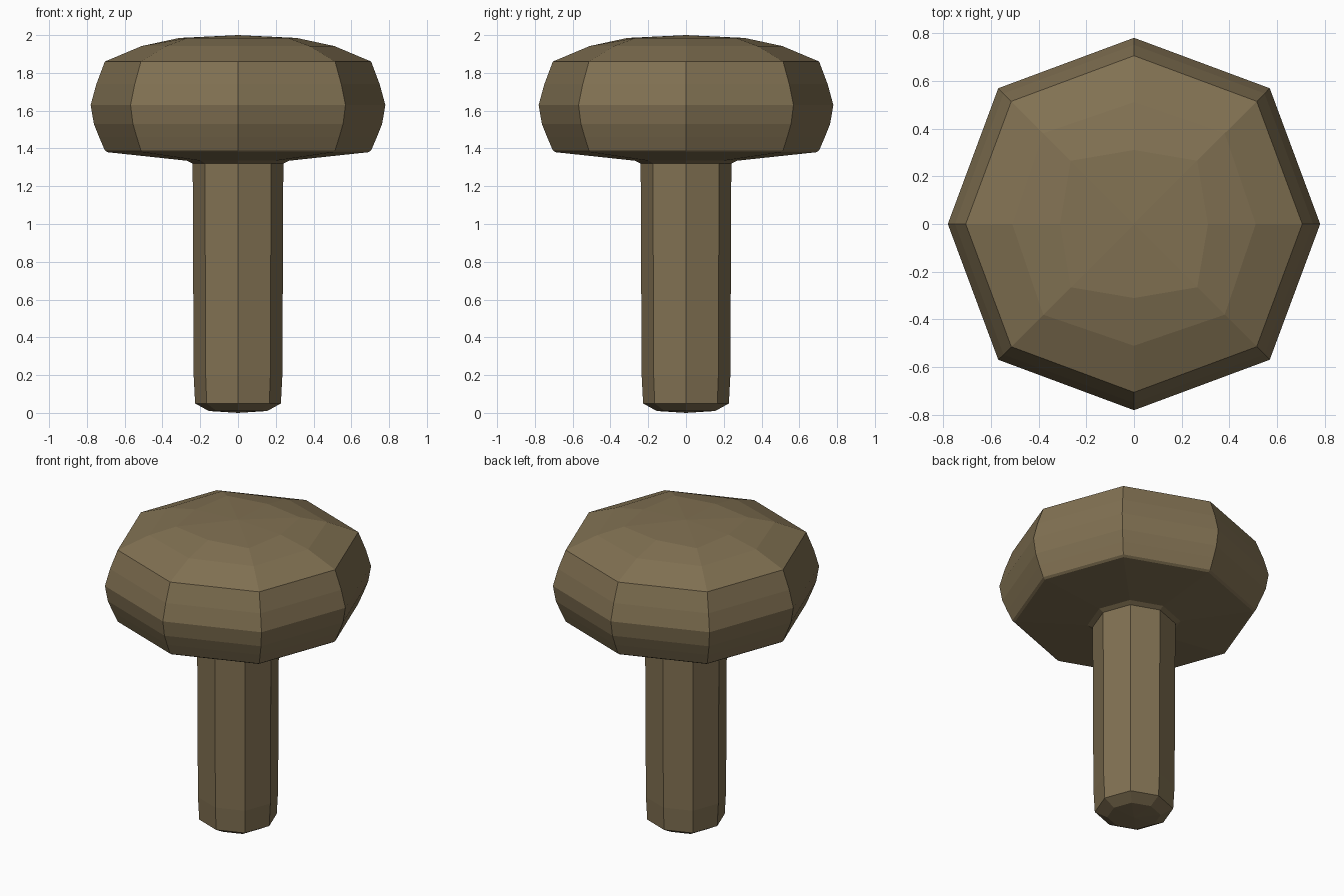
import bpy, bmesh

if "Cube" in bpy.data.objects:
    bpy.data.objects.remove(bpy.data.objects["Cube"])

mat = bpy.data.materials.new("brown")
mat.diffuse_color = (0.22, 0.165, 0.085, 1)
mat.use_nodes = True
mat.node_tree.nodes["Principled BSDF"].inputs["Base Color"].default_value = mat.diffuse_color


def octagon_lathe(name, rings, bottom, top):
    """Stack eight-sided rings (z, axis radius, diagonal offset) closed by end points."""
    bm = bmesh.new()
    loops = []
    for z, a, d in rings:
        pts = [(a, 0), (d, d), (0, a), (-d, d), (-a, 0), (-d, -d), (0, -a), (d, -d)]
        loops.append([bm.verts.new((x, y, z)) for x, y in pts])
    low, high = bm.verts.new((0, 0, bottom)), bm.verts.new((0, 0, top))
    for i in range(8):
        j = (i + 1) % 8
        for p, q in zip(loops, loops[1:]):
            bm.faces.new((p[i], p[j], q[j], q[i]))
        bm.faces.new((low, loops[0][j], loops[0][i]))
        bm.faces.new((high, loops[-1][i], loops[-1][j]))
    bmesh.ops.recalc_face_normals(bm, faces=bm.faces)
    me = bpy.data.meshes.new(name)
    bm.to_mesh(me)
    bm.free()
    me.materials.append(mat)
    ob = bpy.data.objects.new(name, me)
    bpy.context.collection.objects.link(ob)
    return ob


# Stem, flared underside and cap share one continuous profile
profile = [(0.01, 0.155), (0.05, 0.227), (0.2, 0.235), (1.32, 0.24), (1.335, 0.27),
           (1.38, 0.69), (1.39, 0.705), (1.46, 0.735), (1.53, 0.763), (1.63, 0.78),
           (1.74, 0.75), (1.86, 0.705)]
rings = [(z, r, r * 0.729) for z, r in profile]
# Domed crown
rings += [(1.942, 0.51, 0.38), (1.985, 0.31, 0.265)]
octagon_lathe("mushroom_knob", rings, 0.0, 2.0)
